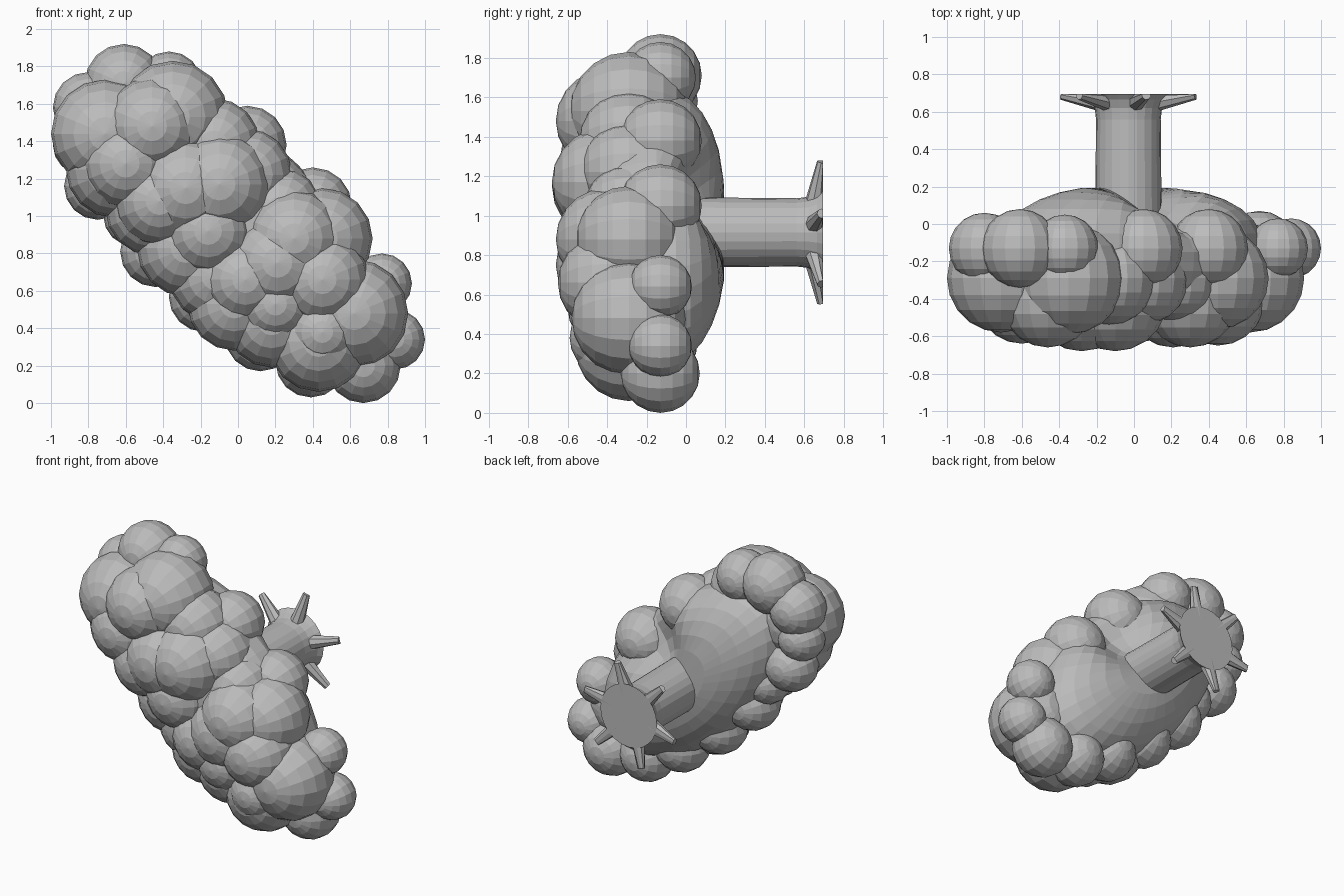
import bpy, bmesh, math
from mathutils import Matrix, Vector

if "Cube" in bpy.data.objects:
    bpy.data.objects.remove(bpy.data.objects["Cube"])

grey = bpy.data.materials.new("plain grey")
grey.use_nodes = True
grey.diffuse_color = (0.5, 0.5, 0.5, 1)
grey.node_tree.nodes["Principled BSDF"].inputs["Base Color"].default_value = grey.diffuse_color


def finish(bm, name):
    """Turn a bmesh into a flat-shaded grey object."""
    bmesh.ops.recalc_face_normals(bm, faces=bm.faces)
    mesh = bpy.data.meshes.new(name)
    bm.to_mesh(mesh)
    bm.free()
    mesh.materials.append(grey)
    obj = bpy.data.objects.new(name, mesh)
    bpy.context.collection.objects.link(obj)
    return obj


FACE_FRONT = Matrix.Rotation(math.pi / 2, 4, "X")


def puffs(name, depth, balls):
    """One layer of leaf balls at a shared depth, given as x, z, radius."""
    bm = bmesh.new()
    for x, z, radius in balls:
        bmesh.ops.create_uvsphere(
            bm, u_segments=16, v_segments=10, radius=radius,
            matrix=Matrix.Translation((x, depth, z)) @ FACE_FRONT)
    return finish(bm, name)


# Leaf balls: small rim at the back, large ones in the middle and front
puffs("back_leaf_balls", -0.13, [
    (-.61, 1.71, .21), (-.37, 1.7, .18), (-.8, 1.58, .19), (-.75, 1.16, .18),
    (-.56, 1.0, .16), (-.44, .81, .19), (-.18, .57, .19), (.12, .36, .19),
    (.39, .22, .19), (.67, .2, .2), (.84, .34, .16), (.77, .64, .16),
    (.4, 1.05, .21), (.05, 1.38, .21), (-.83, 1.38, .16)])
puffs("middle_leaf_balls", -0.29, [
    (-.35, 1.53, .3), (-.71, 1.44, .29), (-.66, 1.25, .26), (-.13, 1.38, .25),
    (.04, 1.22, .25), (.22, 1.03, .23), (.45, .88, .27), (.62, .48, .29),
    (.43, .33, .27), (.18, .44, .25), (-.02, .53, .25), (-.12, .68, .25),
    (-.28, .83, .26), (-.46, 1.04, .25)])
puffs("front_leaf_balls", -0.4, [
    (-.46, 1.48, .26), (-.6, 1.28, .24), (-.28, 1.15, .28), (-.1, 1.17, .28),
    (.3, .88, .26), (.21, .75, .26), (.45, .66, .25), (.45, .38, .19),
    (.04, .66, .23), (-.16, .92, .24), (.2, .53, .2), (-.42, 1.08, .24)])

# Crown core: flattened ellipsoid along the diagonal, dented round the trunk
bm = bmesh.new()
bmesh.ops.create_uvsphere(bm, u_segments=32, v_segments=16, radius=1, matrix=FACE_FRONT)
tilt = Matrix.Rotation(math.radians(45), 3, "Y")
hollow = Vector((0.17, 0, 1.11))
for v in bm.verts:
    flat = math.copysign(abs(v.co.y) ** 0.8, v.co.y)
    v.co = tilt @ Vector((v.co.x * 0.88, flat * 0.37, v.co.z * 0.47))
    v.co += Vector((-0.01, -0.15, 0.94))
    if v.co.y > -0.1:
        gap = (Vector((v.co.x, 0, v.co.z)) - hollow).length
        v.co.y -= 0.2 * math.exp(-(gap / 0.23) ** 2)
finish(bm, "crown_core")

# Trunk: turned profile of depth and radius, closed by a flat base
trunk_x, trunk_z, base_y = -0.03, 0.915, 0.695
profile = [(-0.1, 0.18), (0.1, 0.177), (0.56, 0.173), (0.62, 0.18), (0.665, 0.2), (base_y, 0.225)]
bm = bmesh.new()
sides = 24
rings = []
for y, radius in profile:
    rings.append([bm.verts.new((trunk_x + radius * math.cos(math.tau * i / sides), y,
                                trunk_z + radius * math.sin(math.tau * i / sides)))
                  for i in range(sides)])
for a, b in zip(rings, rings[1:]):
    for i in range(sides):
        j = (i + 1) % sides
        bm.faces.new((a[i], a[j], b[j], b[i]))
bm.faces.new(rings[0])
bm.faces.new(rings[-1])
finish(bm, "trunk")

# Roots: six tapered prongs whose ends lie flush with the base
bm = bmesh.new()
for k in range(6):
    angle = math.radians(15 + 60 * k)
    out = Vector((math.cos(angle), 0, math.sin(angle)))
    centre = Vector((trunk_x, 0, trunk_z))
    start = centre + out * 0.14 + Vector((0, 0.65, 0))
    end = centre + out * 0.37 + Vector((0, 0.69, 0))
    aim = (end - start).to_track_quat("Z", "Y").to_matrix().to_4x4()
    bmesh.ops.create_cone(
        bm, cap_ends=True, segments=8, radius1=0.052, radius2=0.026,
        depth=(end - start).length,
        matrix=Matrix.Translation((start + end) / 2) @ aim)
for v in bm.verts:
    v.co.y = min(v.co.y, base_y)
finish(bm, "roots")
